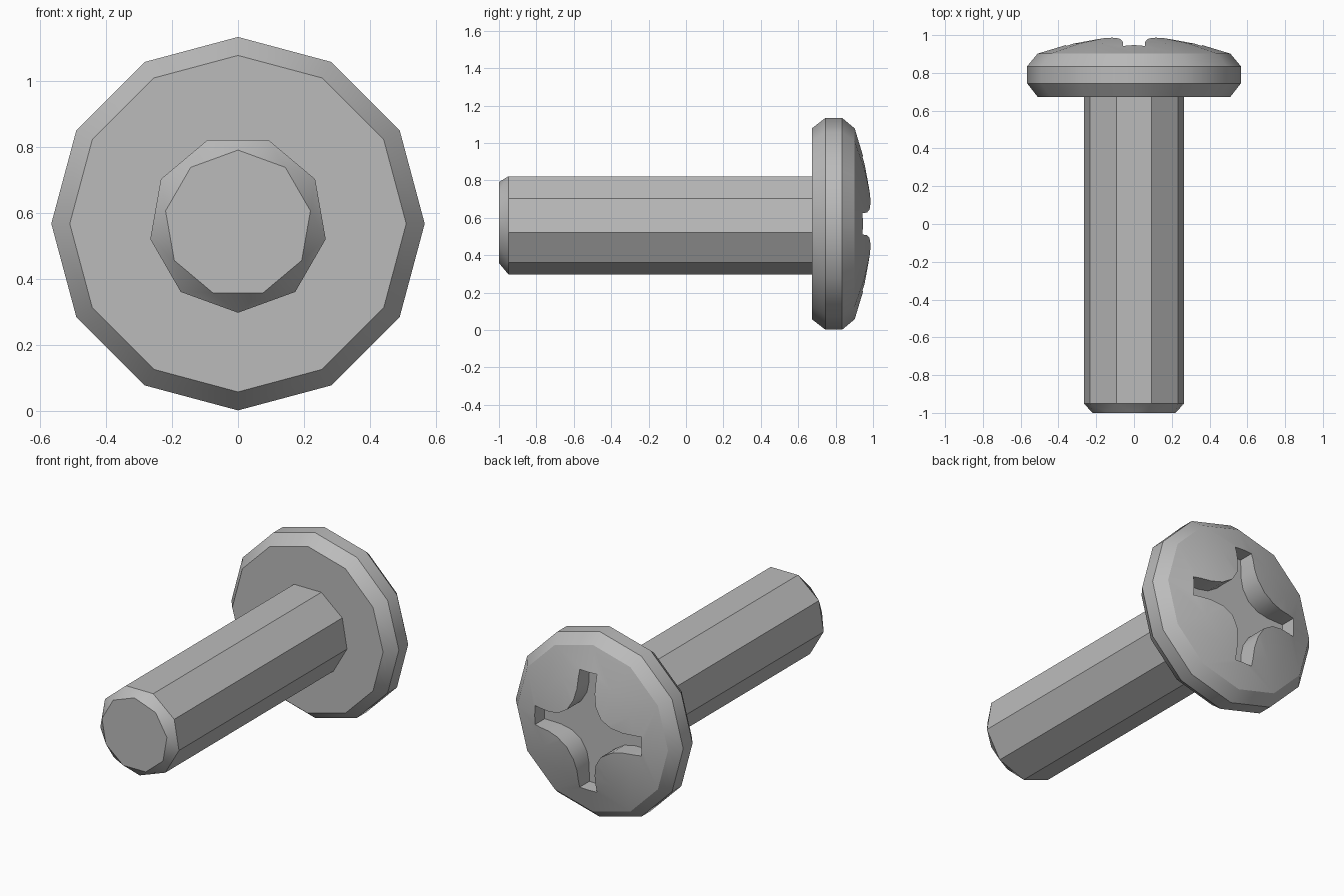
import bpy, bmesh, math

cube = bpy.data.objects.get("Cube")
if cube:
    bpy.data.objects.remove(cube, do_unlink=True)

AXIS_Z = 0.568  # height of the screw's long axis

steel = bpy.data.materials.new("grey steel")
steel.use_nodes = True
GREY = (0.5, 0.5, 0.5, 1)
steel.diffuse_color = GREY
steel.node_tree.nodes["Principled BSDF"].inputs["Base Color"].default_value = GREY


def ring(y, radius, sides, turn=0.0):
    """Regular polygon around the long axis; turn is measured from straight up."""
    angles = [turn + math.tau * i / sides for i in range(sides)]
    return [(radius * math.sin(a), y, AXIS_Z + radius * math.cos(a)) for a in angles]


def loft(name, rings, staggered=False):
    """Skin a list of rings; a staggered first band is joined by triangles."""
    bm = bmesh.new()
    loops = [[bm.verts.new(p) for p in r] for r in rings]
    n = len(loops[0])
    for band, (a, b) in enumerate(zip(loops, loops[1:])):
        for i in range(n):
            j = (i + 1) % n
            if staggered and band == 0:
                bm.faces.new((a[i], a[j], b[i]))
                bm.faces.new((a[j], b[j], b[i]))
            else:
                bm.faces.new((a[i], a[j], b[j], b[i]))
    bm.faces.new(loops[0])
    bm.faces.new(loops[-1])
    bmesh.ops.recalc_face_normals(bm, faces=bm.faces)
    mesh = bpy.data.meshes.new(name)
    bm.to_mesh(mesh)
    bm.free()
    mesh.materials.append(steel)
    obj = bpy.data.objects.new(name, mesh)
    bpy.context.collection.objects.link(obj)
    return obj


def activate(obj):
    bpy.ops.object.select_all(action="DESELECT")
    obj.select_set(True)
    bpy.context.view_layer.objects.active = obj


# Nine-sided shaft, its chamfered tip turned by half a side
half_side = math.pi / 9
shaft = loft("shaft", [
    ring(-1.0, 0.223, 9, 0),
    ring(-0.95, 0.27, 9, half_side),
    ring(0.7, 0.27, 9, half_side),
], staggered=True)

# Twelve-sided head with bevelled rim and shallow dome
head_profile = [(0.673, 0.51), (0.745, 0.566), (0.835, 0.566), (0.902, 0.51),
                (0.955, 0.335), (0.988, 0.16), (1.0, 0.05)]
head = loft("head", [ring(y, r, 12) for y, r in head_profile])

# Cross recess: one rounded quarter repeated around the axis
quarter = [(0.058, 0.36), (0.06, 0.25), (0.075, 0.18), (0.115, 0.115),
           (0.18, 0.075), (0.25, 0.06), (0.36, 0.058)]
outline = []
for k in range(4):
    c, s = round(math.cos(k * math.pi / 2)), round(math.sin(k * math.pi / 2))
    outline += [(x * c + z * s, z * c - x * s) for x, z in quarter]
cutter = loft("recess_cutter", [[(x, y, AXIS_Z + z) for x, z in outline]
                                for y in (0.85, 1.1)])
cutter.hide_render = True
cut = head.modifiers.new("cross_recess", "BOOLEAN")
cut.operation = "DIFFERENCE"
cut.solver = "EXACT"
cut.object = cutter
activate(head)
bpy.ops.object.modifier_apply(modifier=cut.name)
bpy.data.objects.remove(cutter, do_unlink=True)

for part in (shaft, head):
    activate(part)
    bpy.ops.object.shade_smooth_by_angle(angle=math.radians(31))
